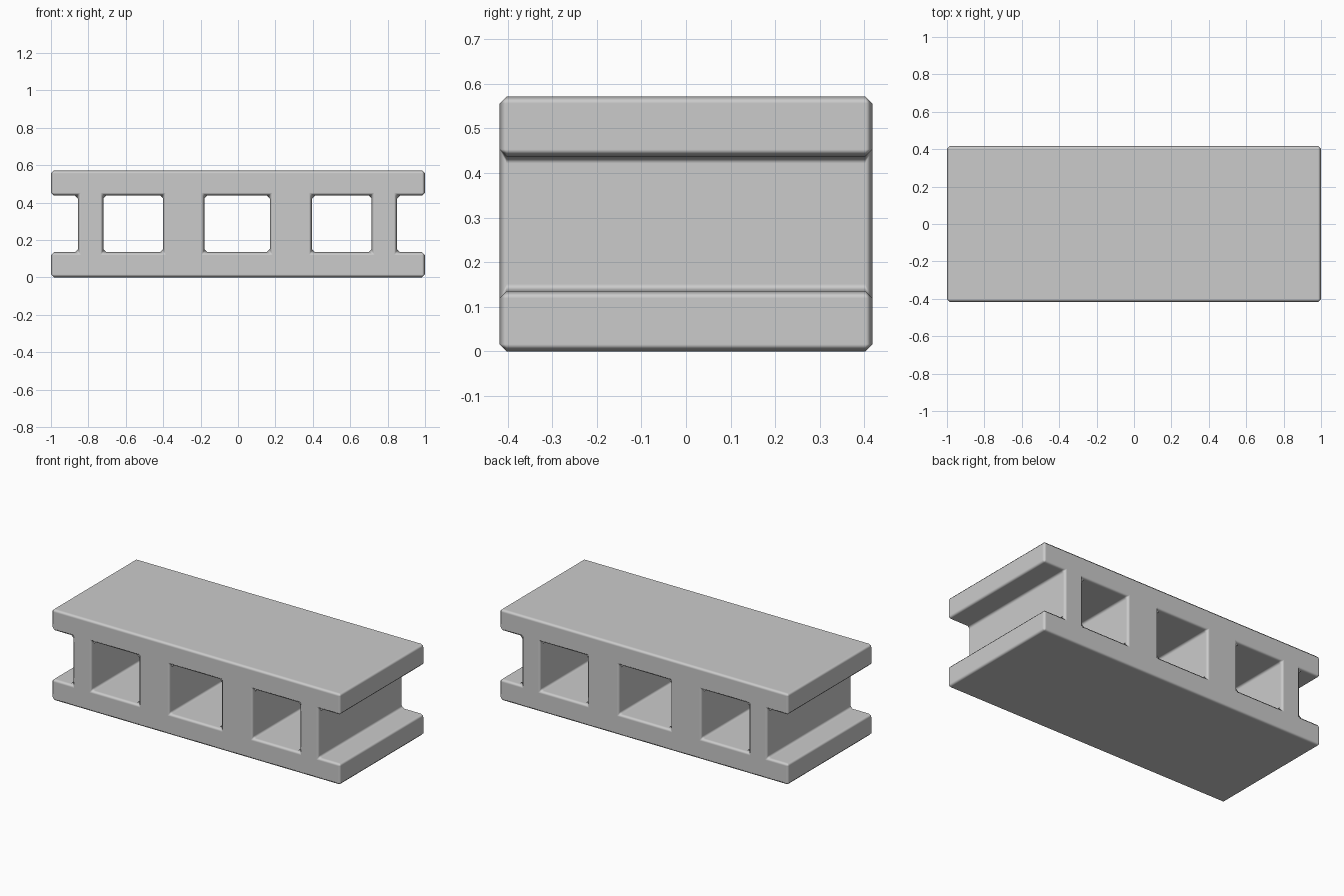
import bpy
import bmesh

cube = bpy.data.objects.get("Cube")
if cube:
    bpy.data.objects.remove(cube, do_unlink=True)

# Plain grey material
grey = bpy.data.materials.new("concrete_grey")
grey.use_nodes = True
colour = (0.6, 0.6, 0.6, 1.0)
grey.diffuse_color = colour
grey.node_tree.nodes["Principled BSDF"].inputs["Base Color"].default_value = colour

# Block section: two slabs joined by four webs
xs = [-1, -0.855, -0.72, -0.4, -0.18, 0.17, 0.395, 0.715, 0.85, 1]
zs = [0, 0.135, 0.437, 0.572]
half_depth = 0.418

bm = bmesh.new()
grid = [[bm.verts.new((x, -half_depth, z)) for z in zs] for x in xs]
for i in range(len(xs) - 1):
    for k in range(len(zs) - 1):
        is_slab = k != 1
        is_web = i % 2 == 1
        if is_slab or is_web:
            bm.faces.new((grid[i][k], grid[i + 1][k],
                          grid[i + 1][k + 1], grid[i][k + 1]))

# Extrude the section front to back
result = bmesh.ops.extrude_face_region(bm, geom=bm.faces[:], use_keep_orig=True)
moved = [g for g in result["geom"] if isinstance(g, bmesh.types.BMVert)]
bmesh.ops.translate(bm, verts=moved, vec=(0, 2 * half_depth, 0))
bmesh.ops.recalc_face_normals(bm, faces=bm.faces[:])
mesh = bpy.data.meshes.new("hollow_block")
bm.to_mesh(mesh)
bm.free()

block = bpy.data.objects.new("hollow_block", mesh)
bpy.context.collection.objects.link(block)
mesh.materials.append(grey)
mesh.polygons.foreach_set("use_smooth", [True] * len(mesh.polygons))

# Narrow softened edges
bevel = block.modifiers.new("edge_chamfer", "BEVEL")
bevel.width = 0.016
bevel.segments = 1
bevel.limit_method = "ANGLE"
bevel.harden_normals = True
